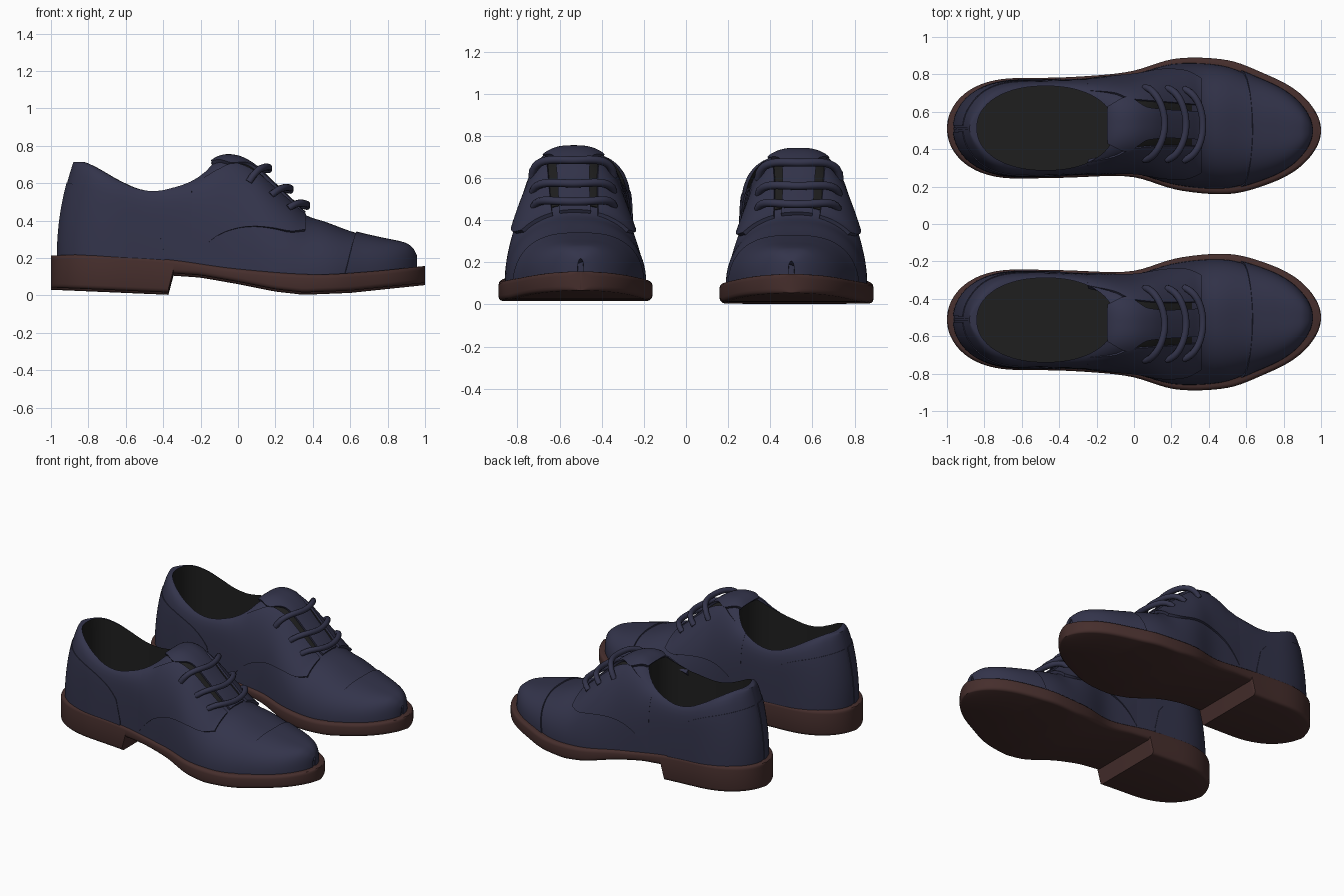
import bpy, bmesh, math
from mathutils import Vector

if "Cube" in bpy.data.objects:
    bpy.data.objects.remove(bpy.data.objects["Cube"], do_unlink=True)


def material(name, rgb):
    m = bpy.data.materials.new(name)
    m.use_nodes = True
    m.diffuse_color = (*rgb, 1)
    bsdf = next(n for n in m.node_tree.nodes if n.type == 'BSDF_PRINCIPLED')
    bsdf.inputs["Base Color"].default_value = (*rgb, 1)
    return m


NAVY = material("navy leather", (.033, .034, .07))
BROWN = material("brown sole", (.06, .027, .025))
DARK = material("dark lining", (.013, .013, .013))


def table(pairs, x, smooth=True):
    """Interpolate a short list of (x, value) pairs."""
    if x <= pairs[0][0]:
        return pairs[0][1]
    if x >= pairs[-1][0]:
        return pairs[-1][1]
    i = next(k for k in range(len(pairs) - 1) if x <= pairs[k + 1][0])
    (x0, a), (x1, b) = pairs[i], pairs[i + 1]
    t, d = (x - x0) / (x1 - x0), x1 - x0
    if not smooth:
        return a + (b - a) * t

    def slope(k):
        lo, hi = pairs[max(k - 1, 0)], pairs[min(k + 1, len(pairs) - 1)]
        return (hi[1] - lo[1]) / (hi[0] - lo[0])
    return (a * (2 * t**3 - 3 * t**2 + 1) + b * (3 * t**2 - 2 * t**3)
            + d * slope(i) * (t**3 - 2 * t**2 + t) + d * slope(i + 1) * (t**3 - t**2))


# Plan shape and height curves along the shoe
CENTRE = [(-1, .51), (-.4, .515), (0, .535), (.2, .535), (.5, .518), (.7, .505), (1, .5)]
HALF = [(-1, .27), (-.2, .27), (0, .285), (.2, .345), (.35, .362), (.5, .358), (.7, .325), (.9, .31), (1, .29)]
WELT = [(-1, .2), (-.85, .205), (-.4, .185), (0, .13), (.4, .1), (.7, .115), (1, .145)]
TREAD = [(-1, .03), (-.372, .003), (-.345, .105), (-.2, .095), (0, .06), (.2, .02), (.35, .003), (.6, .013), (1, .055)]
RIDGE = [(-1, .7), (-.93, .7), (-.82, .67), (-.7, .625), (-.58, .588), (-.45, .572), (-.3, .595), (-.2, .64),
         (-.1, .715), (0, .72), (.1, .67), (.2, .58), (.3, .49), (.38, .42), (.5, .38), (.65, .327),
         (.8, .292), (.94, .262), (.98, .235), (1, .2)]
BOXY = [(-1, 8), (-.4, 8), (-.15, 3.6), (0, 2.7), (.2, 2.3), (.4, 2.3), (.7, 2.7), (1, 3.2)]


def half_width(s, trim=0.0):
    e = max(0, (-.6 - s) / .4) ** 2.4 + max(0, (s - .5) / .5) ** 2
    return (table(HALF, s) - trim) * math.sqrt(max(1 - e, .0002))


def section(s):
    trim = table([(-1, .01), (-.2, .012), (.2, .028), (1, .028)], s)
    zb = table(WELT, s) - .02
    return half_width(s, trim), zb, table(RIDGE, s) - zb, table(BOXY, s)


def skin(s, a):
    """Point on the leather: s runs heel to toe, a runs outer to inner side."""
    w, zb, h, p = section(s)
    c, n = math.cos(a), max(math.sin(a), 0)
    r = (abs(c)**p + n**p) ** (-1 / p)
    z = zb + h * r * n
    lean = .085 * max(0, (z - .2) / .5) ** 2 * min(1, max(0, (-.55 - s) / .4))
    y = table(CENTRE, s) + w * r * c * (1 - .04 * (r * n)**2)
    return Vector((.957 * s - .008 + lean, y, z))


def raised(s, a, off):
    """Skin point moved outward along the surface normal."""
    s = max(-.9993, min(.9993, s))
    e = .0005
    n = (skin(s, a + e) - skin(s, a - e)).cross(skin(s + e, a) - skin(s - e, a))
    return skin(s, a) + n.normalized() * off


def angle_at_height(s, z):
    w, zb, h, p = section(s)
    q = min(.995, max(0, (z - zb) / h))
    return math.atan2(q, (1 - q**p) ** (1 / p))


def angle_at_side(s, y):
    w, zb, h, p = section(s)
    q = min(.995, y / w)
    return math.atan2((1 - q**p) ** (1 / p), q)


def make(name, rows, side, dz, mats, index=0):
    """Skin closed rings of points into a capped solid."""
    bm = bmesh.new()
    vs = [[bm.verts.new((p[0], side * p[1], p[2] + dz)) for p in row] for row in rows]
    n = len(vs[0])
    for a, b in zip(vs, vs[1:]):
        for j in range(n):
            k = (j + 1) % n
            bm.faces.new((a[j], a[k], b[k], b[j]))
    bm.faces.new(vs[0])
    bm.faces.new(vs[-1])
    bmesh.ops.recalc_face_normals(bm, faces=bm.faces)
    for f in bm.faces:
        f.material_index = index
    me = bpy.data.meshes.new(name)
    bm.to_mesh(me)
    bm.free()
    ob = bpy.data.objects.new(name, me)
    bpy.context.collection.objects.link(ob)
    for m in mats:
        me.materials.append(m)
    return ob


def activate(ob):
    bpy.ops.object.select_all(action='DESELECT')
    ob.select_set(True)
    bpy.context.view_layer.objects.active = ob


def smooth(ob, deg=38):
    activate(ob)
    bpy.ops.object.shade_smooth_by_angle(angle=math.radians(deg))


def panel(name, side, dz, s_of, a_of, off, mat=NAVY, nu=32, nv=20, thick=.03):
    """Thin leather piece that follows the skin, closed into a solid slab."""
    rows = []
    for i in range(nu + 1):
        grid = []
        for j in range(nv + 1):
            v = j / nv
            s = s_of(i / nu, v)
            grid.append((s, a_of(s, v), off(s)))
        top = [raised(*g) for g in grid]
        low = [raised(s, a, o - thick) for s, a, o in reversed(grid)]
        rows.append(top + low)
    smooth(make(name, rows, side, dz, [mat]))


def lerp(a, b, t):
    return a + (b - a) * t


def shoe(side, dz, tag):
    stations = [-math.cos(math.pi * i / 72) for i in range(73)]

    # Sole with heel block and rounded edges
    rows = []
    for s in sorted(stations + [-.372, -.345]):
        w, c = half_width(s), table(CENTRE, s)
        b, t = table(TREAD, s, False), table(WELT, s)
        k = min(.022, w * .5)
        quarter = [(k * (1 - math.sin(q * math.pi / 6)), k * (1 - math.cos(q * math.pi / 6))) for q in range(4)]
        half = [(w - i, b + u) for i, u in quarter] + [(w - i, t - u) for i, u in reversed(quarter)]
        ring = half + [(-y, z) for y, z in reversed(half)]
        rows.append([(s, c + y, z) for y, z in ring])
    smooth(make(tag + "_sole", rows, side, dz, [BROWN]))

    # Upper, hollowed by the foot opening
    rows = [[skin(s, math.pi * j / 56) for j in range(57)] for s in stations]
    upper = make(tag + "_upper", rows, side, dz, [NAVY, DARK])
    rows = []
    for z in (.215, .4, .6, 1):
        ring = []
        for j in range(64):
            c, n = math.cos(math.tau * j / 64), math.sin(math.tau * j / 64)
            r = (abs(c)**2.15 + abs(n)**2.15) ** (-1 / 2.15)
            ring.append((-.472 + .368 * r * c, .513 + .225 * r * n, z))
        rows.append(ring)
    cutter = make("opening_cutter", rows, side, dz, [NAVY, DARK], index=1)
    cutter.hide_render = True
    mod = upper.modifiers.new("opening", 'BOOLEAN')
    mod.operation, mod.solver, mod.object = 'DIFFERENCE', 'EXACT', cutter
    activate(upper)
    bpy.ops.object.modifier_apply(modifier=mod.name)
    bpy.data.objects.remove(cutter, do_unlink=True)
    smooth(upper)

    # Toe cap
    panel(tag + "_toe_cap", side, dz,
          lambda u, v: lerp(.6 + .07 * math.sin(math.pi * v), .9993, math.sin(u * math.pi / 2)),
          lambda s, v: math.pi * v, lambda s: .008, nv=48, thick=.012)

    # Throat lining and tongue
    def strip(name, s0, s1, width, off, mat):
        def arc(s, v):
            a = angle_at_side(s, table(width, s))
            return lerp(a, math.pi - a, v)
        panel(tag + name, side, dz, lambda u, v: lerp(s0, s1, u), arc, lambda s: off, mat, thick=.02)
    strip("_throat", -.02, .33, [(0, .14), (.4, .12)], .003, DARK)
    strip("_tongue", -.13, .375, [(-.13, .1), (-.03, .14), (.08, .085), (.4, .075)], .018, NAVY)

    # Lacing quarters and heel counters on both sides
    low = [(-.25, .17), (-.18, .25), (-.1, .31), (0, .345), (.1, .355), (.2, .345), (.3, .325), (.38, .33)]
    edge = [(-.25, .2), (-.1, .17), (0, .13), (.38, .11)]
    counter = [(-1, .59), (-.85, .56), (-.7, .52), (-.55, .455), (-.46, .38), (-.415, .3), (-.4, .19)]
    for word, flip in (("outer", False), ("inner", True)):
        def both(a, flip=flip):
            return math.pi - a if flip else a
        panel(f"{tag}_{word}_quarter", side, dz, lambda u, v: lerp(-.25, .38, u),
              lambda s, v: both(lerp(angle_at_height(s, table(low, s)), angle_at_side(s, table(edge, s)), v)),
              lambda s: table([(-.25, .001), (-.05, .012), (.38, .018)], s))
        panel(f"{tag}_{word}_heel_counter", side, dz, lambda u, v: lerp(-.9993, -.402, u * u),
              lambda s, v: both(lerp(0, angle_at_height(s, table(counter, s)), v)),
              lambda s: .004, thick=.01)

    # Three bowed laces
    for k, x in enumerate((.13, .25, .345)):
        path = []
        for i in range(25):
            t = i / 12 - 1
            s = x + .012 - .075 * t * t
            a = angle_at_side(s, .19 * abs(t))
            path.append(raised(s, a if t > 0 else math.pi - a, .052 - .042 * abs(t)**6))
        rows = []
        for i, p in enumerate(path):
            d = (path[min(i + 1, 24)] - path[max(i - 1, 0)]).normalized()
            u = d.cross(Vector((1, 0, 0))).normalized()
            w = d.cross(u)
            rows.append([p + .019 * (u * math.cos(q * math.tau / 10) + w * math.sin(q * math.tau / 10))
                         for q in range(10)])
        smooth(make(f"{tag}_lace_{k + 1}", rows, side, dz, [NAVY]), 50)


shoe(1, 0, "left_shoe")
shoe(-1, .012, "right_shoe")
